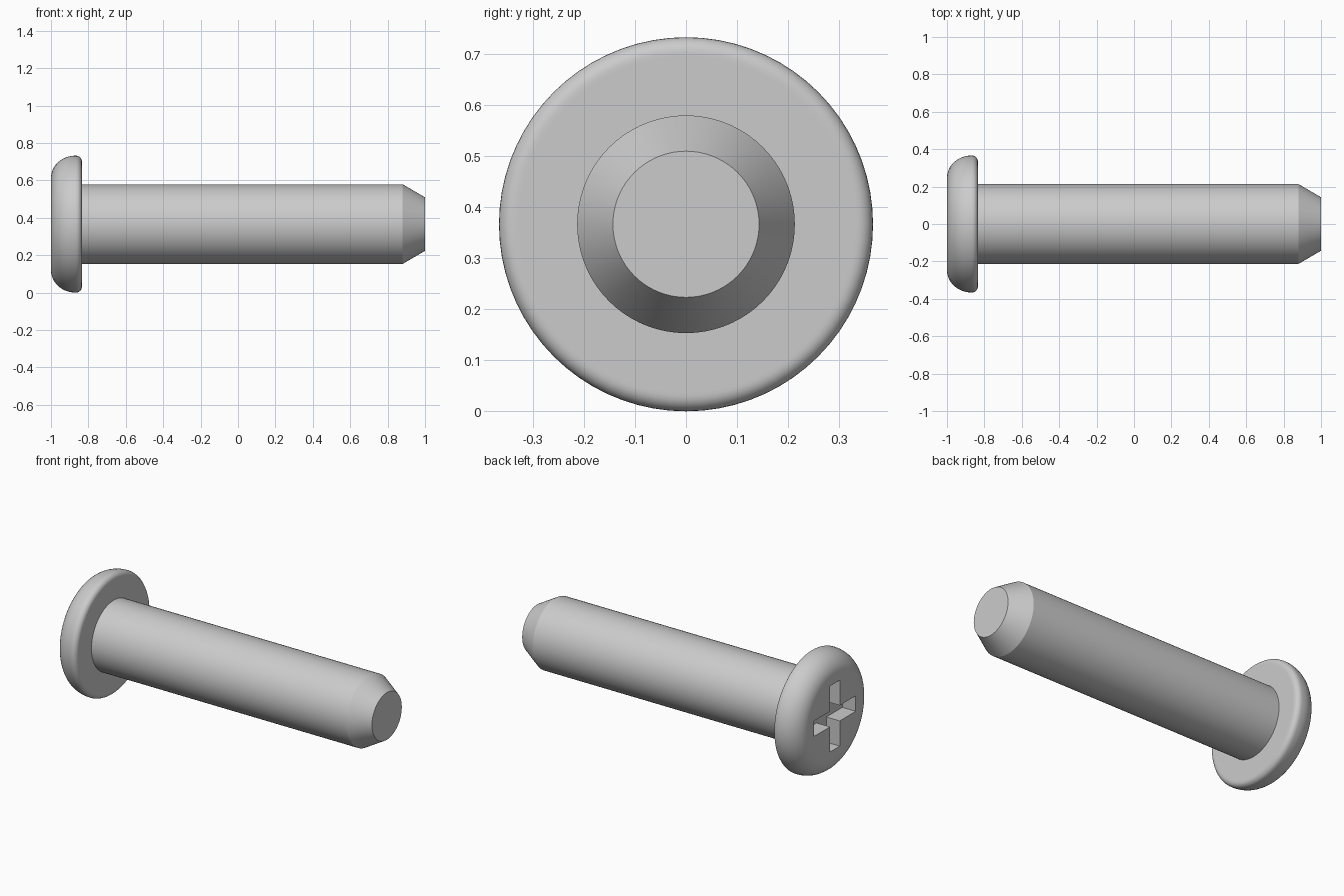
import bpy, bmesh, math

if "Cube" in bpy.data.objects:
    bpy.data.objects.remove(bpy.data.objects["Cube"])

SIDES = 72
HEAD_R, SHAFT_R, TIP_R = 0.366, 0.213, 0.143
FACE_X, UNDER_X, CHAMFER_X, TIP_X = -1.0, -0.835, 0.88, 1.0
DOME_L, DOME_R, RIM = 0.13, 0.12, 0.03      # dome fillet length / height, rim fillet


def arc(cx, cr, rx, rr, a0, a1, n):
    """Points on an elliptical arc, as (x, radius)."""
    angles = [math.radians(a0 + (a1 - a0) * i / n) for i in range(n + 1)]
    return [(cx + rx * math.cos(a), cr + rr * math.sin(a)) for a in angles]


def finish(bm, name):
    bmesh.ops.recalc_face_normals(bm, faces=bm.faces)
    mesh = bpy.data.meshes.new(name)
    bm.to_mesh(mesh)
    bm.free()
    obj = bpy.data.objects.new(name, mesh)
    bpy.context.collection.objects.link(obj)
    return obj


def lathe(name, profile):
    """Revolve (x, radius) points round the x axis and cap both ends."""
    bm = bmesh.new()
    rings = []
    for x, r in profile:
        rings.append([bm.verts.new((x, r * math.cos(2 * math.pi * i / SIDES),
                                    HEAD_R + r * math.sin(2 * math.pi * i / SIDES)))
                      for i in range(SIDES)])
    for a, b in zip(rings, rings[1:]):
        for i in range(SIDES):
            j = (i + 1) % SIDES
            bm.faces.new((a[i], a[j], b[j], b[i]))
    bm.faces.new(rings[0])
    bm.faces.new(rings[-1])
    return finish(bm, name)


# Screw: domed pan head, plain shaft and chamfered tip in one profile
dome = arc(FACE_X + DOME_L, HEAD_R - DOME_R, DOME_L, DOME_R, 180, 90, 12)
rim = arc(UNDER_X - RIM, HEAD_R - RIM, RIM, RIM, 90, 0, 6)
profile = [(FACE_X, HEAD_R - DOME_R - 0.008)] + dome
profile += rim[1:] if abs(dome[-1][0] - rim[0][0]) < 1e-4 else rim
profile += [(UNDER_X, HEAD_R - RIM - 0.008), (UNDER_X, SHAFT_R),
            (CHAMFER_X, SHAFT_R), (TIP_X, TIP_R)]
screw = lathe("screw", profile)

# Cross recess cutter: plus-shaped prism
L, W, DEPTH = 0.2, 0.047, 0.09
outline = []
for k in range(4):
    c, s = [(1, 0), (0, 1), (-1, 0), (0, -1)][k]
    outline += [(c * y - s * z, s * y + c * z) for y, z in ((L, -W), (L, W), (W, W))]
bm = bmesh.new()
base = bm.faces.new([bm.verts.new((FACE_X - 0.05, y, HEAD_R + z)) for y, z in outline])
ext = bmesh.ops.extrude_face_region(bm, geom=[base])
bmesh.ops.translate(bm, vec=(DEPTH + 0.05, 0, 0),
                    verts=[v for v in ext["geom"] if isinstance(v, bmesh.types.BMVert)])
cutter = finish(bm, "cross_recess_cutter")
cutter.hide_render = True

# Cut the recess
bpy.context.view_layer.objects.active = screw
screw.select_set(True)
cut = screw.modifiers.new("cross_recess", 'BOOLEAN')
cut.operation = 'DIFFERENCE'
cut.solver = 'EXACT'
cut.object = cutter
bpy.ops.object.modifier_apply(modifier=cut.name)
bpy.data.objects.remove(cutter)

# Smooth shading with crisp chamfer and recess edges
bpy.ops.object.shade_smooth_by_angle(angle=math.radians(25))

# Plain grey metal
grey = bpy.data.materials.new("light grey metal")
grey.diffuse_color = (0.6, 0.6, 0.6, 1)
grey.use_nodes = True
grey.node_tree.nodes["Principled BSDF"].inputs["Base Color"].default_value = grey.diffuse_color
screw.data.materials.clear()
screw.data.materials.append(grey)
